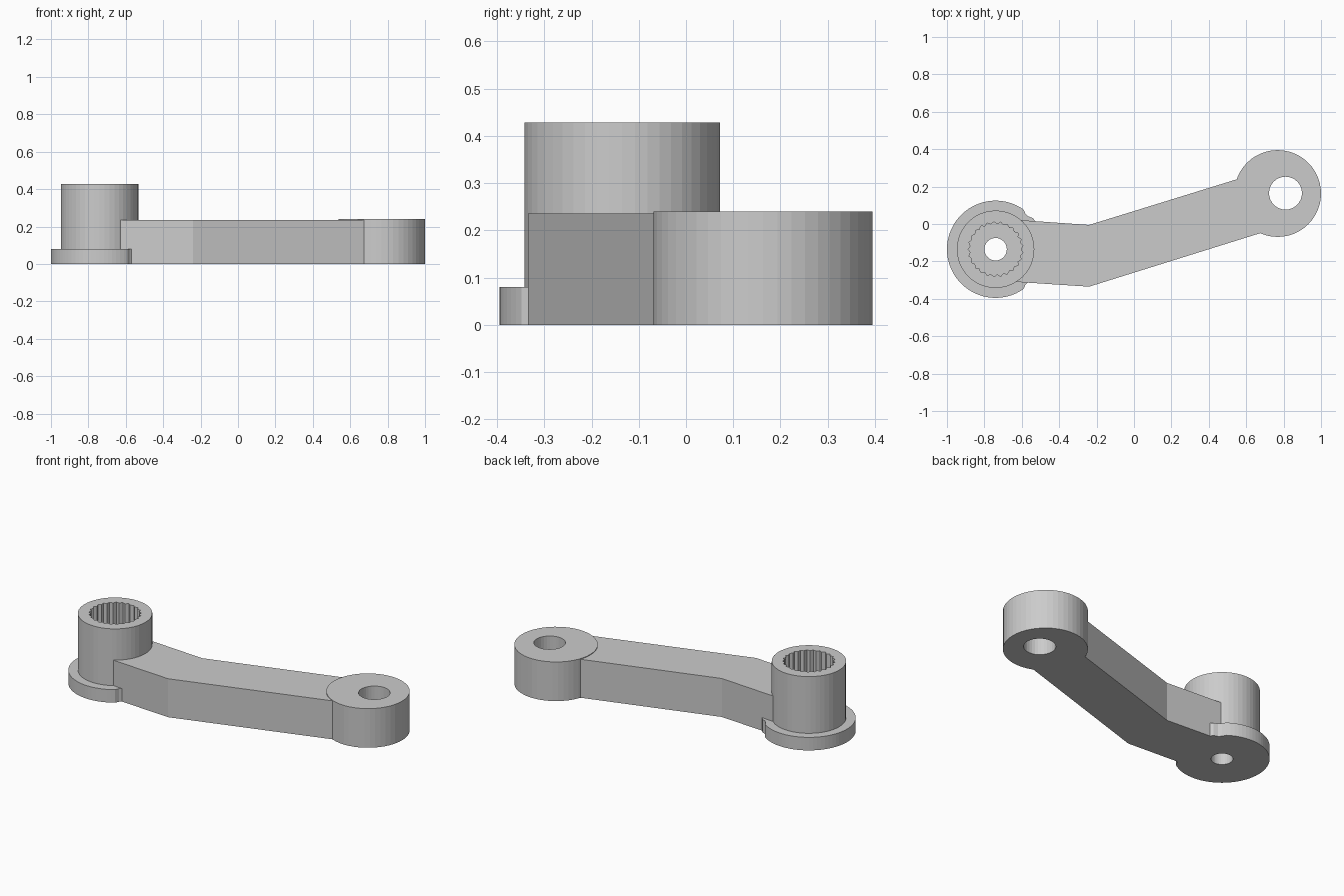
import bpy, bmesh
from math import cos, sin, pi, degrees

if "Cube" in bpy.data.objects:
    bpy.data.objects.remove(bpy.data.objects["Cube"])


def prism(name, pts, z0, z1):
    """Extrude a closed XY profile from z0 to z1."""
    bm = bmesh.new()
    face = bm.faces.new([bm.verts.new((x, y, z0)) for x, y in pts])
    ext = bmesh.ops.extrude_face_region(bm, geom=[face])
    for v in ext["geom"]:
        if isinstance(v, bmesh.types.BMVert):
            v.co.z = z1
    bmesh.ops.recalc_face_normals(bm, faces=bm.faces)
    me = bpy.data.meshes.new(name)
    bm.to_mesh(me)
    bm.free()
    ob = bpy.data.objects.new(name, me)
    bpy.context.collection.objects.link(ob)
    return ob


def ring(c, n, radius):
    """Closed loop of n points; radius is a function of index and angle."""
    return [(c[0] + radius(i, 2 * pi * i / n) * cos(2 * pi * i / n),
             c[1] + radius(i, 2 * pi * i / n) * sin(2 * pi * i / n)) for i in range(n)]


def circle(c, r, n=48):
    return ring(c, n, lambda i, a: r)


def combine(target, tool, op):
    mod = target.modifiers.new(op, "BOOLEAN")
    mod.operation, mod.object, mod.solver = op, tool, "EXACT"
    bpy.context.view_layer.objects.active = target
    bpy.ops.object.modifier_apply(modifier=mod.name)
    bpy.data.objects.remove(tool, do_unlink=True)


hub, eye = (-0.74, -0.135), (0.768, 0.163)

# bent arm
lever = prism("lever_arm", [(-0.70, 0.027), (-0.70, -0.305), (-0.24, -0.335),
                            (0.72, -0.035), (0.65, 0.27), (-0.24, -0.005)], 0, 0.236)


# hub flange with two small nicks beside the arm
def flange_radius(i, a):
    return 0.248 if 44 < degrees(a) < 52 or 308 < degrees(a) < 316 else 0.26


combine(lever, prism("flange", ring(hub, 72, flange_radius), 0, 0.08), "UNION")

# hub barrel and end eye
combine(lever, prism("barrel", circle(hub, 0.207), 0, 0.428), "UNION")
combine(lever, prism("end_eye", circle(eye, 0.232), 0, 0.24), "UNION")

# splined socket, screw hole and eye hole
socket = ring(hub, 50, lambda i, a: 0.147 if i % 2 else 0.135)
combine(lever, prism("socket_cut", socket, 0.08, 0.6), "DIFFERENCE")
combine(lever, prism("screw_cut", circle(hub, 0.06, 32), -0.2, 0.3), "DIFFERENCE")
combine(lever, prism("eye_cut", circle((0.81, 0.165), 0.088, 32), -0.2, 0.5), "DIFFERENCE")
